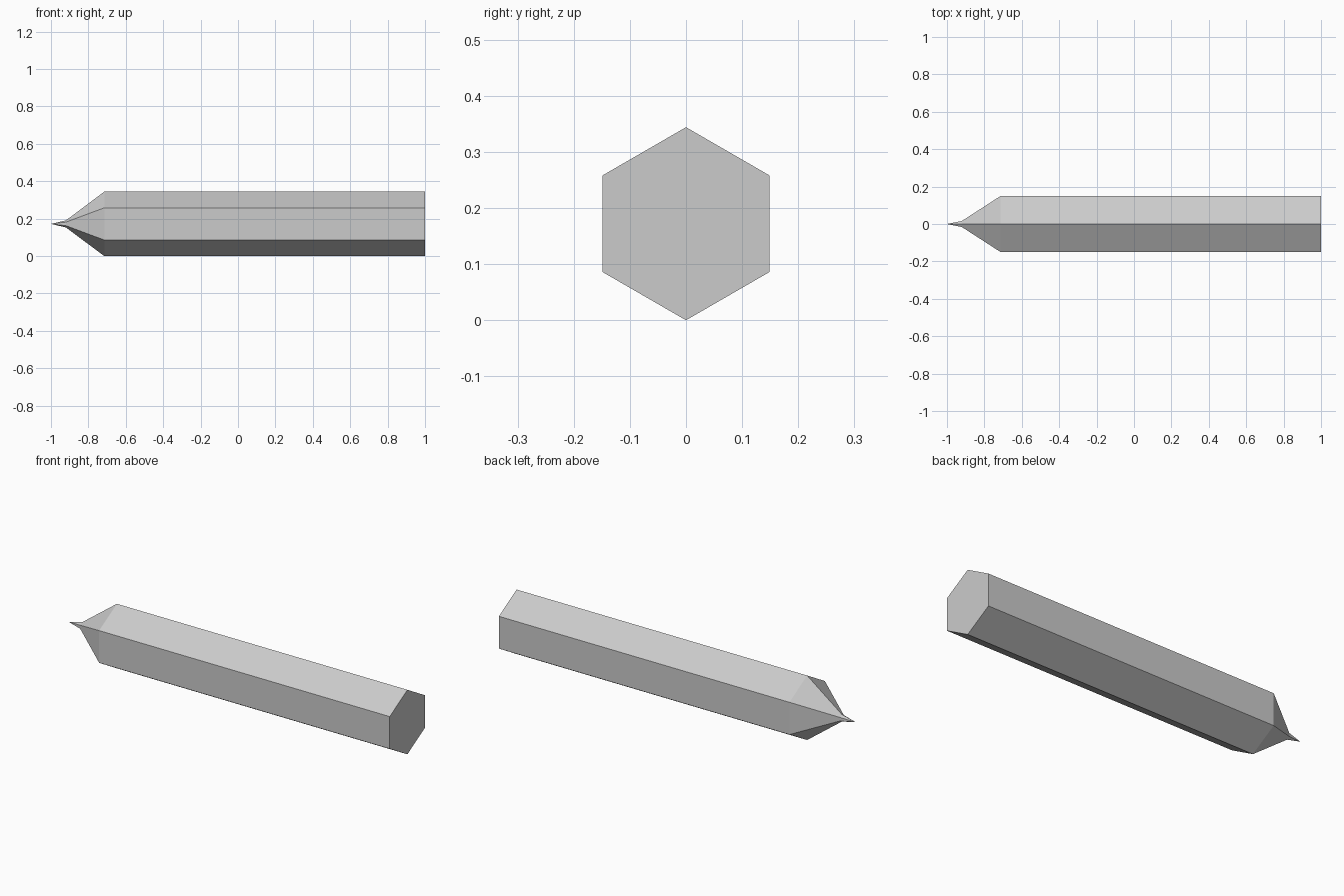
import bpy, bmesh, math

if "Cube" in bpy.data.objects:
    bpy.data.objects.remove(bpy.data.objects["Cube"])

R = 0.172  # hexagon corner radius, also the axis height


def hex_section(name, x0, r0, x1, r1, cap_end=False):
    """Six-sided section along x; a zero start radius makes a point."""
    bm = bmesh.new()

    def ring(x, r):
        if r == 0:
            return [bm.verts.new((x, 0, R))] * 6
        return [bm.verts.new((x, r * math.sin(i * math.pi / 3),
                              R + r * math.cos(i * math.pi / 3))) for i in range(6)]

    a, b = ring(x0, r0), ring(x1, r1)
    for i in range(6):
        j = (i + 1) % 6
        corners = [a[i], b[i], b[j]] + ([a[j]] if r0 else [])
        bm.faces.new(corners)
    if cap_end:
        bm.faces.new(b)
    bmesh.ops.recalc_face_normals(bm, faces=bm.faces)
    # Open sections: make sure faces point away from the axis
    f = bm.faces[0] if not hasattr(bm.faces, "ensure_lookup_table") else None
    bm.faces.ensure_lookup_table()
    f = bm.faces[0]
    c = f.calc_center_median()
    if f.normal.y * c.y + f.normal.z * (c.z - R) < 0:
        bmesh.ops.reverse_faces(bm, faces=bm.faces)
    mesh = bpy.data.meshes.new(name)
    bm.to_mesh(mesh)
    bm.free()
    obj = bpy.data.objects.new(name, mesh)
    bpy.context.collection.objects.link(obj)


# Lead point, sharpened cone and long hexagonal barrel
hex_section("lead_point", -1.0, 0, -0.92, 0.019)
hex_section("sharpened_cone", -0.92, 0.019, -0.715, R)
hex_section("barrel", -0.715, R, 1.0, R, cap_end=True)
